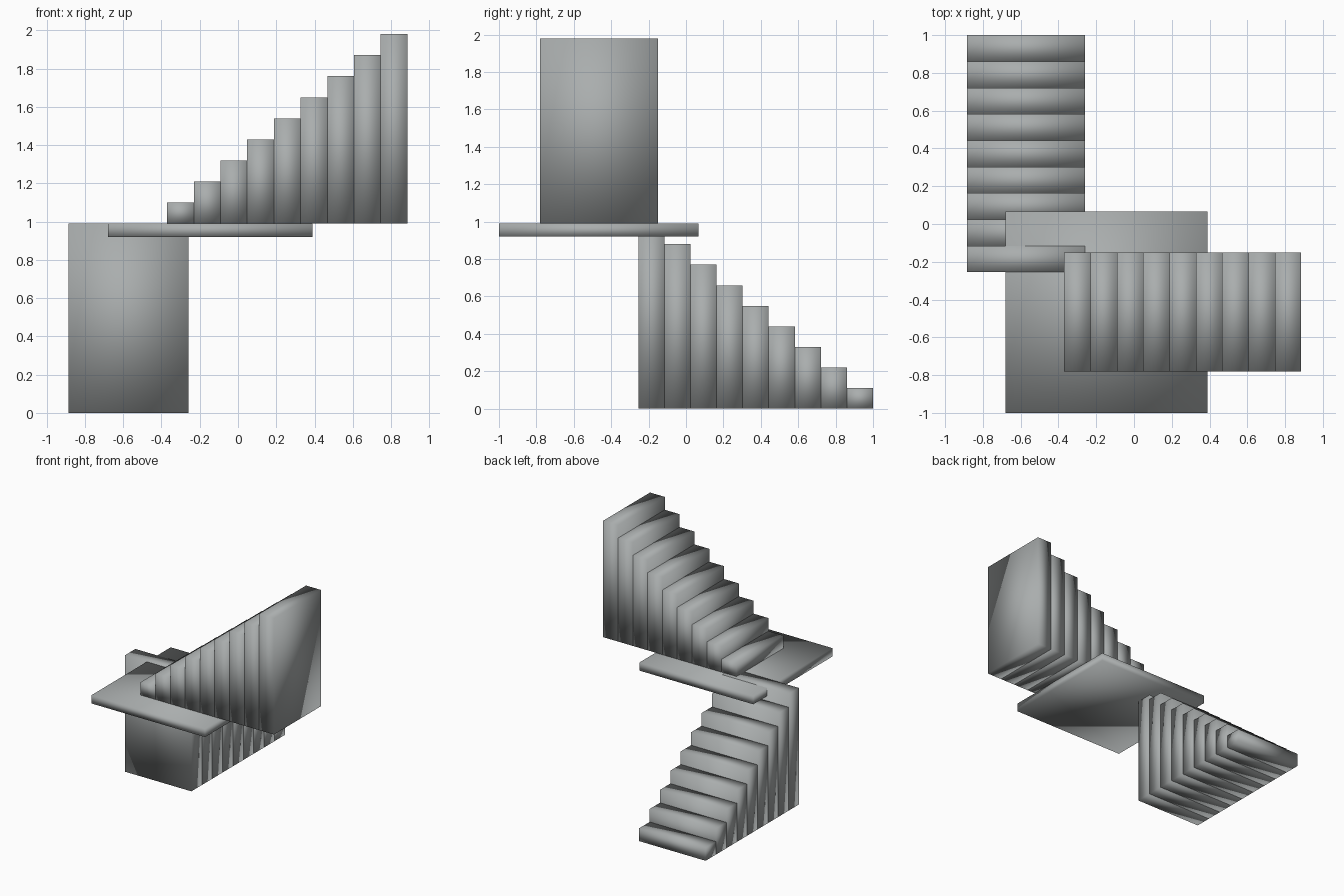
import bpy
import bmesh
from mathutils import Vector

# Remove the default cube
cube = bpy.data.objects.get("Cube")
if cube:
    bpy.data.objects.remove(cube, do_unlink=True)

# Single grey material
GREY = (0.40, 0.42, 0.42, 1.0)
grey = bpy.data.materials.new("concrete grey")
grey.use_nodes = True
grey.diffuse_color = GREY
grey.node_tree.nodes["Principled BSDF"].inputs["Base Color"].default_value = GREY


def block(name, low, high):
    """Smooth-shaded box spanning two opposite corners."""
    low, high = Vector(low), Vector(high)
    mesh = bpy.data.meshes.new(name)
    bm = bmesh.new()
    bmesh.ops.create_cube(bm, size=1)
    bmesh.ops.scale(bm, vec=high - low, verts=bm.verts)
    bmesh.ops.translate(bm, vec=(low + high) / 2, verts=bm.verts)
    for face in bm.faces:
        face.smooth = True
    bm.to_mesh(mesh)
    bm.free()
    mesh.materials.append(grey)
    obj = bpy.data.objects.new(name, mesh)
    bpy.context.collection.objects.link(obj)
    return obj


STEPS = 9
RISE = 0.11
TREAD = 1.255 / STEPS
LANDING_TOP = STEPS * RISE

# Lower flight climbs from the back towards the front
for i in range(STEPS):
    back = 1.0 - i * TREAD
    top = (i + 1) * RISE
    if i == STEPS - 1:
        top += 0.001  # top tread lies just proud of the landing
    block(f"lower_step_{i + 1}", (-0.885, back - TREAD, 0), (-0.26, back, top))

# Landing slab between the flights
block("landing", (-0.68, -1.0, 0.92), (0.39, 0.067, LANDING_TOP))

# Upper flight climbs to the left from the landing
for i in range(STEPS):
    start = -0.37 + i * TREAD
    block(f"upper_step_{i + 1}", (start, -0.78, LANDING_TOP),
          (start + TREAD, -0.15, LANDING_TOP + (i + 1) * RISE))
